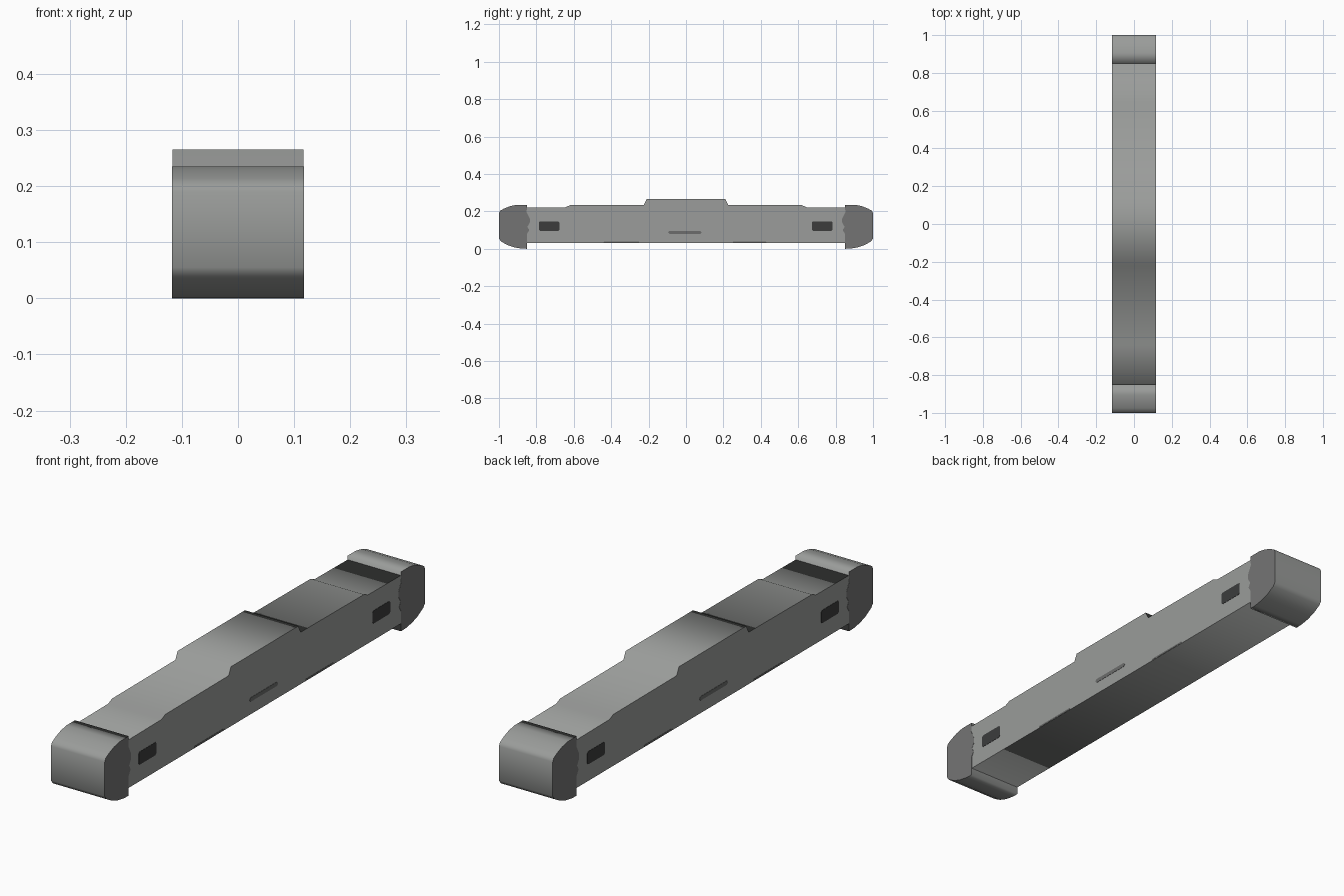
import bpy, bmesh

if "Cube" in bpy.data.objects:
    bpy.data.objects.remove(bpy.data.objects["Cube"])

HW = 0.1165  # half width along x


def mat(name, r, g, b):
    m = bpy.data.materials.new(name)
    m.diffuse_color = (r, g, b, 1)
    m.use_nodes = True
    m.node_tree.nodes["Principled BSDF"].inputs["Base Color"].default_value = m.diffuse_color
    return m


GREY = mat("light grey", 0.325, 0.335, 0.325)
DARK = mat("dark grey", 0.175, 0.175, 0.175)
BLACK = mat("near black", 0.045, 0.046, 0.046)
MID = mat("scuff grey", 0.15, 0.152, 0.15)


def extrude(name, pts, x0, x1, rim, side, smooth=True):
    """Extrude a (y, z) profile along x; the rim is smooth, the flat sides sharp."""
    bm = bmesh.new()
    a = [bm.verts.new((x0, y, z)) for y, z in pts]
    b = [bm.verts.new((x1, y, z)) for y, z in pts]
    for f in (bm.faces.new(a), bm.faces.new(b[::-1])):
        f.material_index = 1
        for e in f.edges:
            e.smooth = False
    n = len(pts)
    for i in range(n):
        j = (i + 1) % n
        f = bm.faces.new((a[i], b[i], b[j], a[j]))
        f.smooth = smooth
    bmesh.ops.recalc_face_normals(bm, faces=bm.faces)
    me = bpy.data.meshes.new(name)
    bm.to_mesh(me)
    bm.free()
    me.materials.append(rim)
    me.materials.append(side)
    ob = bpy.data.objects.new(name, me)
    bpy.context.collection.objects.link(ob)
    return ob


# stepped main bar
half = [(0.21, 0.265), (0.225, 0.235), (0.62, 0.233), (0.645, 0.222),
        (0.87, 0.22), (0.87, 0.03)]
extrude("main_bar", half + [(-y, z) for y, z in reversed(half)],
        -HW, HW, GREY, GREY)

# rounded end caps with a wavy inner border on the sides
cap = [(0.85, 0.235), (0.905, 0.235), (0.94, 0.228), (0.975, 0.214), (0.994, 0.203),
       (1.0, 0.19), (1.0, 0.055), (0.99, 0.04), (0.955, 0.02), (0.92, 0.008),
       (0.88, 0.001), (0.85, 0.0), (0.85, 0.08), (0.838, 0.10), (0.848, 0.118),
       (0.835, 0.14), (0.835, 0.16), (0.852, 0.195)]
for s, label in ((-1, "front"), (1, "back")):
    extrude(label + "_end_cap", [(s * y, z) for y, z in cap],
            -HW - 0.001, HW + 0.001, GREY, DARK)


def plate(name, y0, y1, z0, z1, side, m, c):
    """Thin painted plate with cut corners on one side of the bar."""
    pts = [(y0 + c, z0), (y1 - c, z0), (y1, z0 + c), (y1, z1 - c),
           (y1 - c, z1), (y0 + c, z1), (y0, z1 - c), (y0, z0 + c)]
    extrude(name, pts, side * (HW - 0.002), side * (HW + 0.001), m, m, False)


# slots and scuffs on both long sides
for side, label in ((-1, "left"), (1, "right")):
    plate(label + "_front_slot", -0.787, -0.677, 0.096, 0.147, side, BLACK, 0.006)
    plate(label + "_back_slot", 0.673, 0.783, 0.096, 0.147, side, BLACK, 0.006)
    plate(label + "_middle_scuff", -0.095, 0.083, 0.08, 0.096, side, MID, 0.007)
    plate(label + "_front_low_scuff", -0.44, -0.25, 0.031, 0.038, side, MID, 0.003)
    plate(label + "_back_low_scuff", 0.25, 0.43, 0.031, 0.038, side, MID, 0.003)
